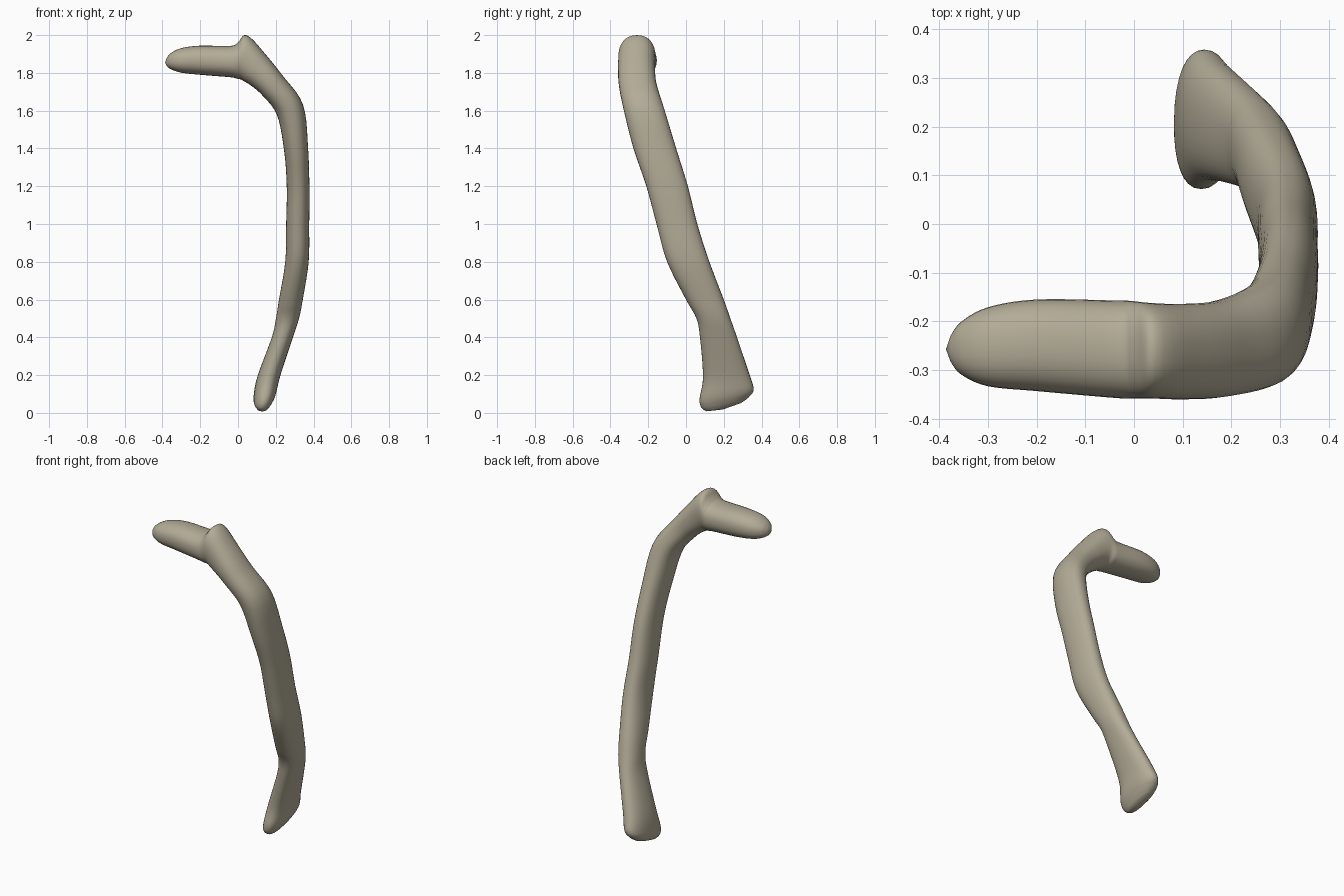
import bpy, bmesh, math
from mathutils import Vector

cube = bpy.data.objects.get("Cube")
if cube:
    bpy.data.objects.remove(cube, do_unlink=True)

bone = bpy.data.materials.new("bone_beige")
bone.use_nodes = True
colour = (0.45, 0.41, 0.31, 1)
bone.diffuse_color = colour
bone.node_tree.nodes["Principled BSDF"].inputs["Base Color"].default_value = colour

# Cross-sections from foot to arm tip:
# centre x, y, z, half width, half thickness, bend angle, width slope
SECTIONS = [
    (.13, .20, .03, .09, .03, 0, .24),
    (.132, .207, .055, .125, .047, 0, .22),
    (.142, .215, .10, .143, .058, 0, .18),
    (.165, .212, .2, .122, .06, 0, .08),
    (.235, .172, .4, .098, .056, 0, 0),
    (.262, .145, .5, .09, .061, 0, 0),
    (.28, .1, .6, .1, .063, 0, 0),
    (.312, .012, .8, .112, .062, 0, 0),
    (.316, -.048, 1, .108, .061, 0, 0),
    (.318, -.1, 1.2, .11, .06, 0, 0),
    (.307, -.165, 1.4, .113, .064, 5, 0),
    (.275, -.222, 1.605, .108, .074, 20, 0),
    (.183, -.255, 1.733, .1, .075, 45, 0),
    (.1, -.262, 1.822, .098, .092, 64, 0),
    (.033, -.26, 1.881, .098, .119, 84, 0),
    (-.005, -.258, 1.866, .1, .096, 87, 0),
    (-.04, -.257, 1.86, .1, .083, 90, 0),
    (-.2, -.249, 1.867, .094, .077, 90, 0),
    (-.3, -.252, 1.866, .081, .065, 90, 0),
    (-.355, -.255, 1.862, .054, .043, 90, 0),
    (-.377, -.256, 1.858, .026, .022, 90, 0),
]
SIDES, STEPS = 32, 5


def blend(a, b, c, d, t):
    """Smooth curve from b to c."""
    return b + t / 2 * (c - a + t * (2*a - 5*b + 4*c - d + t * (3*(b - c) + d - a)))


def smooth_sections(keys):
    last = len(keys) - 1
    for i in range(last):
        quad = [keys[min(max(i + k, 0), last)] for k in (-1, 0, 1, 2)]
        for s in range(STEPS):
            yield [blend(*values, s / STEPS) for values in zip(*quad)]
    yield keys[-1]


def rounded(value):
    return math.copysign(abs(value) ** 0.88, value)


# Hooked bone: one lofted skin with rounded ends
bm = bmesh.new()
rings = []
for x, y, z, width, thick, bend, slope in smooth_sections(SECTIONS):
    bend = math.radians(bend)
    across = Vector((0.08 * slope, 1, slope)) * width
    out = Vector((math.cos(bend), 0, math.sin(bend))) * thick
    ring = []
    for i in range(SIDES):
        a = math.tau * i / SIDES
        ring.append(bm.verts.new(Vector((x, y, z)) + out * rounded(math.cos(a))
                                 + across * rounded(math.sin(a))))
    rings.append(ring)
for low, high in zip(rings, rings[1:]):
    for i in range(SIDES):
        j = (i + 1) % SIDES
        bm.faces.new((low[i], low[j], high[j], high[i]))
for ring, tip in ((rings[0], (.13, .195, .018)), (rings[-1], (-.386, -.257, 1.856))):
    pole = bm.verts.new(tip)
    for i in range(SIDES):
        bm.faces.new((ring[i], ring[(i + 1) % SIDES], pole))
bmesh.ops.recalc_face_normals(bm, faces=bm.faces)

mesh = bpy.data.meshes.new("hooked_bone")
bm.to_mesh(mesh)
bm.free()
mesh.materials.append(bone)
for face in mesh.polygons:
    face.use_smooth = True
bpy.context.collection.objects.link(bpy.data.objects.new("hooked_bone", mesh))
